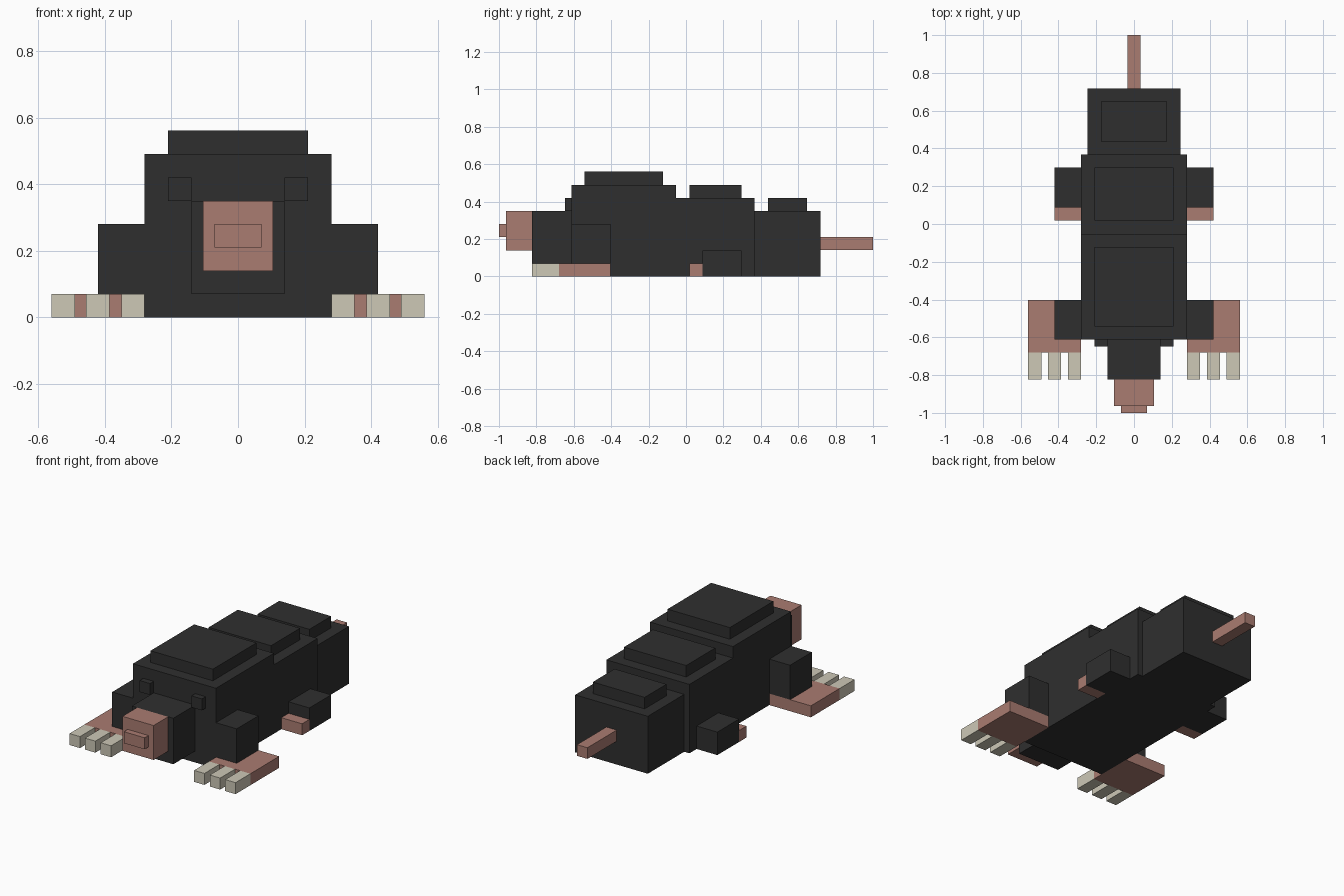
import bpy
import bmesh

if "Cube" in bpy.data.objects:
    bpy.data.objects.remove(bpy.data.objects["Cube"])


def material(name, rgb):
    m = bpy.data.materials.new(name)
    m.diffuse_color = (*rgb, 1.0)
    m.use_nodes = True
    m.node_tree.nodes["Principled BSDF"].inputs["Base Color"].default_value = m.diffuse_color
    return m


FUR = material("charcoal fur", (0.028, 0.028, 0.028))
SKIN = material("dusty pink skin", (0.40, 0.20, 0.165))
CLAW = material("bone claw", (0.61, 0.58, 0.47))


def box(name, x, y, z, mat):
    """Box spanning the given (min, max) ranges."""
    bm = bmesh.new()
    bmesh.ops.create_cube(bm, size=1)
    for v in bm.verts:
        v.co = [r[0] if c < 0 else r[1] for c, r in zip(v.co, (x, y, z))]
    mesh = bpy.data.meshes.new(name)
    bm.to_mesh(mesh)
    bm.free()
    mesh.materials.append(mat)
    ob = bpy.data.objects.new(name, mesh)
    bpy.context.collection.objects.link(ob)
    return ob


def centred(name, half, y, z, mat):
    return box(name, (-half, half), y, z, mat)


def pair(name, x, y, z, mat):
    box(name + "_right", x, y, z, mat)
    box(name + "_left", (-x[1], -x[0]), y, z, mat)


# Body segments, each with a raised back plate
centred("shoulders", 0.28, (-0.612, -0.053), (0, 0.49), FUR)
centred("shoulder_hump", 0.21, (-0.542, -0.122), (0.49, 0.561), FUR)
centred("belly", 0.28, (-0.053, 0.367), (0, 0.42), FUR)
centred("belly_hump", 0.21, (0.018, 0.298), (0.42, 0.49), FUR)
centred("rump", 0.245, (0.367, 0.718), (0, 0.35), FUR)
centred("rump_hump", 0.175, (0.438, 0.648), (0.35, 0.42), FUR)
centred("tail", 0.035, (0.718, 1.0), (0.142, 0.21), SKIN)

# Head
centred("head", 0.14, (-0.823, -0.612), (0.07, 0.35), FUR)
centred("snout", 0.105, (-0.963, -0.823), (0.14, 0.35), SKIN)
centred("nose", 0.07, (-1.0, -0.963), (0.21, 0.28), SKIN)
pair("eye", (0.14, 0.21), (-0.648, -0.612), (0.35, 0.42), FUR)

# Front limbs with broad digging paws
pair("front_leg", (0.28, 0.42), (-0.612, -0.403), (0.07, 0.28), FUR)
pair("front_paw", (0.28, 0.56), (-0.68, -0.403), (0, 0.07), SKIN)
for i, x0 in enumerate((0.28, 0.386, 0.49)):
    pair(f"claw_{i + 1}", (x0, x0 + 0.07), (-0.823, -0.68), (0, 0.07), CLAW)

# Hind limbs
pair("hind_leg", (0.28, 0.42), (0.088, 0.298), (0, 0.14), FUR)
pair("hind_foot", (0.28, 0.42), (0.018, 0.088), (0, 0.07), SKIN)
